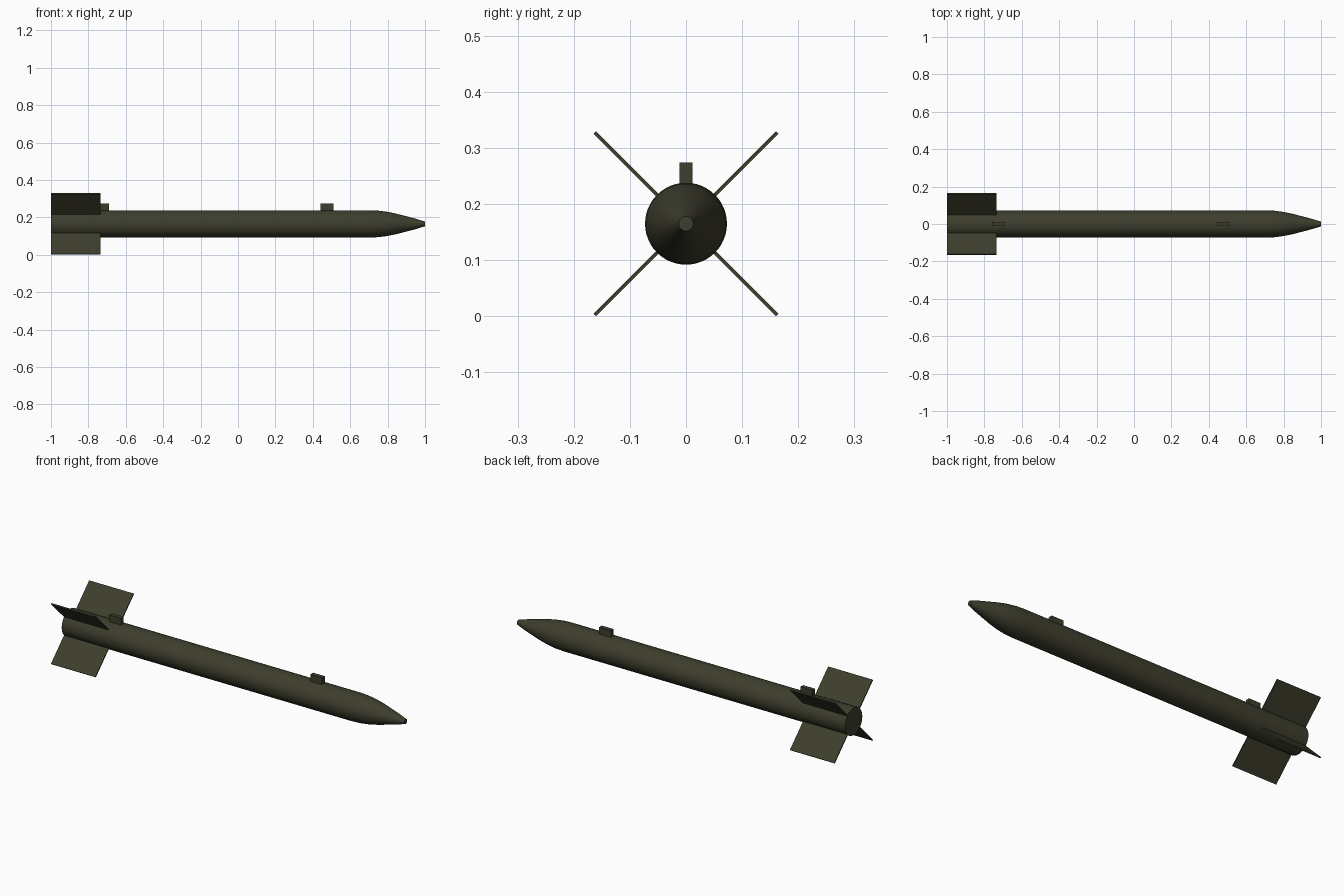
import bpy, bmesh, math
from mathutils import Matrix, Vector

cube = bpy.data.objects.get("Cube")
if cube:
    bpy.data.objects.remove(cube, do_unlink=True)

AXIS_Z = 0.165
RADIUS = 0.073
SEGMENTS = 48

olive = bpy.data.materials.new("olive_drab")
olive.use_nodes = True
colour = (0.048, 0.048, 0.027, 1)
olive.diffuse_color = colour
olive.node_tree.nodes["Principled BSDF"].inputs["Base Color"].default_value = colour


def add_object(name, bm):
    bmesh.ops.recalc_face_normals(bm, faces=bm.faces)
    mesh = bpy.data.meshes.new(name)
    bm.to_mesh(mesh)
    bm.free()
    mesh.materials.append(olive)
    obj = bpy.data.objects.new(name, mesh)
    bpy.context.collection.objects.link(obj)
    return obj


def add_box(name, low, high, turn=0.0):
    """Box between two corners, turned about the body axis."""
    low, high = Vector(low), Vector(high)
    bm = bmesh.new()
    bmesh.ops.create_cube(bm, size=1)
    bm.transform(Matrix.Translation((0, 0, AXIS_Z))
                 @ Matrix.Rotation(turn, 4, 'X')
                 @ Matrix.Translation((low + high) / 2)
                 @ Matrix.Diagonal((*(high - low), 1)))
    return add_object(name, bm)


# Body: straight tube with a tapered nose and a small blunt tip
profile = [(-1, RADIUS), (0.70, RADIUS), (0.75, 0.071), (0.80, 0.0645),
           (0.85, 0.054), (0.90, 0.041), (0.95, 0.028), (0.99, 0.0155), (1, 0.013)]
bm = bmesh.new()
rings = []
for x, r in profile:
    angles = [math.tau * i / SEGMENTS for i in range(SEGMENTS)]
    rings.append([bm.verts.new((x, r * math.cos(a), AXIS_Z + r * math.sin(a)))
                  for a in angles])
for a, b in zip(rings, rings[1:]):
    for i in range(SEGMENTS):
        j = (i + 1) % SEGMENTS
        bm.faces.new((a[i], a[j], b[j], b[i]))
bm.faces.new(rings[0])
bm.faces.new(rings[-1])
body = add_object("body", bm)
bpy.ops.object.select_all(action='DESELECT')
body.select_set(True)
bpy.context.view_layer.objects.active = body
bpy.ops.object.shade_smooth_by_angle(angle=math.radians(40))

# Four tail fins set in an X
names = ["upper_left_fin", "upper_right_fin", "lower_right_fin", "lower_left_fin"]
for i, name in enumerate(names):
    add_box(name, (-1, 0.06, -0.003), (-0.735, 0.23, 0.003),
            math.radians(45 + 90 * i))

# Two mounting lugs on top
for name, x in (("rear_lug", -0.725), ("front_lug", 0.475)):
    add_box(name, (x - 0.035, -0.0115, 0.06), (x + 0.035, 0.0115, 0.109))
